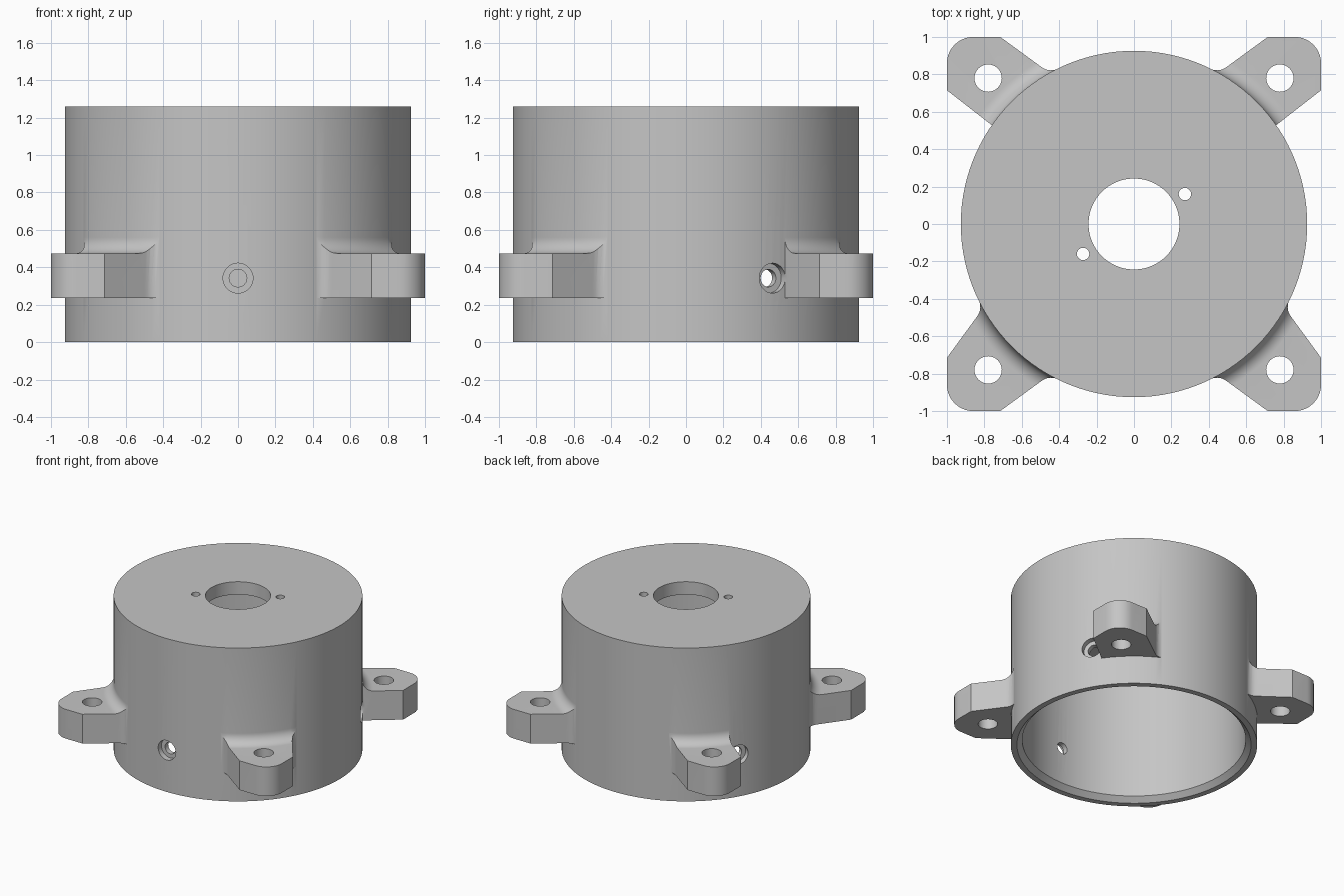
import bpy, bmesh
from math import sin, cos, pi, radians, atan2
from mathutils import Matrix, Vector

if "Cube" in bpy.data.objects:
    bpy.data.objects.remove(bpy.data.objects["Cube"])

grey = bpy.data.materials.new("plain grey")
grey.use_nodes = True
colour = (0.56, 0.56, 0.56, 1)
grey.diffuse_color = colour
grey.node_tree.nodes["Principled BSDF"].inputs["Base Color"].default_value = colour


def finish(name, bm):
    bmesh.ops.recalc_face_normals(bm, faces=bm.faces)
    mesh = bpy.data.meshes.new(name)
    bm.to_mesh(mesh)
    bm.free()
    mesh.materials.append(grey)
    obj = bpy.data.objects.new(name, mesh)
    bpy.context.collection.objects.link(obj)
    return obj


def lathe(name, profile, steps=120):
    """Closed (radius, height) profile turned about z."""
    bm = bmesh.new()
    rings = [[bm.verts.new((r * cos(2 * pi * i / steps), r * sin(2 * pi * i / steps), z))
              for r, z in profile] for i in range(steps)]
    n = len(profile)
    for i in range(steps):
        a, b = rings[i], rings[(i + 1) % steps]
        for j in range(n):
            k = (j + 1) % n
            bm.faces.new((a[j], b[j], b[k], a[k]))
    return finish(name, bm)


def prism(name, outline, low, high):
    bm = bmesh.new()
    face = bm.faces.new([bm.verts.new((x, y, low)) for x, y in outline])
    top = bmesh.ops.extrude_face_region(bm, geom=[face])["geom"]
    bmesh.ops.translate(bm, vec=(0, 0, high - low),
                        verts=[v for v in top if isinstance(v, bmesh.types.BMVert)])
    return finish(name, bm)


def drill(name, radius, centre, length, direction=(0, 0, 1)):
    bm = bmesh.new()
    turn = Vector((0, 0, 1)).rotation_difference(Vector(direction)).to_matrix().to_4x4()
    bmesh.ops.create_cone(bm, cap_ends=True, segments=40, radius1=radius, radius2=radius,
                          depth=length, matrix=Matrix.Translation(centre) @ turn)
    return finish(name, bm)


def combine(target, tool, operation, keep=False):
    mod = target.modifiers.new("cut", "BOOLEAN")
    mod.operation, mod.solver, mod.object = operation, "EXACT", tool
    bpy.context.view_layer.objects.active = target
    bpy.ops.object.modifier_apply(modifier=mod.name)
    if not keep:
        bpy.data.objects.remove(tool)


# Cup with closed top, open chamfered bottom and a central opening
R = 0.926
housing = lathe("housing", [(0.243, 1.26), (R, 1.26), (R, 0), (0.88, 0),
                            (0.84, 0.04), (0.84, 1.155), (0.243, 1.155)])

# Ring that trims the top of each lug down to a concave blend
F = 0.085
blend = [(R + F - F * cos(t * pi / 20), 0.56 - F * sin(t * pi / 20)) for t in range(11)]
trim = lathe("lug_trim", [(0.9, 0.8), (0.9, 0.565)] + blend + [(1.7, 0.475), (1.7, 0.8)])

# Four corner lugs; the back pair have a plain inner edge that clears the side holes
flare = [(0.715, 1), (0.5, 0.843), (0.485, 0.833), (0.468, 0.825), (0.445, 0.822),
         (0.42, 0.825), (0.395, 0.79)]
plain = [(1, 0.715), (0.765, 0.532), (0.72, 0.5)]
corner = [(0.86 + 0.14 * cos(t * pi / 20), 0.86 + 0.14 * sin(t * pi / 20)) for t in range(11)]
for sx in (-1, 1):
    for sy in (-1, 1):
        side = plain if sy > 0 else [(y, x) for x, y in flare]
        start, end = atan2(flare[-1][1], flare[-1][0]), atan2(side[-1][1], side[-1][0])
        inner = [(0.88 * cos(start + (end - start) * i / 9),
                  0.88 * sin(start + (end - start) * i / 9)) for i in range(1, 9)]
        outline = side[::-1] + corner + flare + inner
        lug = prism("lug", [(sx * x, sy * y) for x, y in outline], 0.235, 0.6)
        combine(lug, trim, "DIFFERENCE", keep=True)
        combine(lug, drill("bolt_hole", 0.073, (sx * 0.78, sy * 0.78, 0.35), 1), "DIFFERENCE")
        combine(housing, lug, "UNION")
bpy.data.objects.remove(trim)

# Two small holes through the top plate
for s in (-1, 1):
    combine(housing, drill("pin_hole", 0.033, (s * 0.272, s * 0.16, 1.2), 0.4), "DIFFERENCE")

# Three counterbored side holes
for angle in (-90, 30, 150):
    out = Vector((cos(radians(angle)), sin(radians(angle)), 0))
    up = Vector((0, 0, 0.342))
    combine(housing, drill("screw_hole", 0.047, out * 0.88 + up, 0.3, out), "DIFFERENCE")
    combine(housing, drill("counterbore", 0.08, out * 0.98 + up, 0.2, out), "DIFFERENCE")

bpy.ops.object.select_all(action="DESELECT")
housing.select_set(True)
bpy.context.view_layer.objects.active = housing
bpy.ops.object.shade_smooth_by_angle(angle=radians(30))
